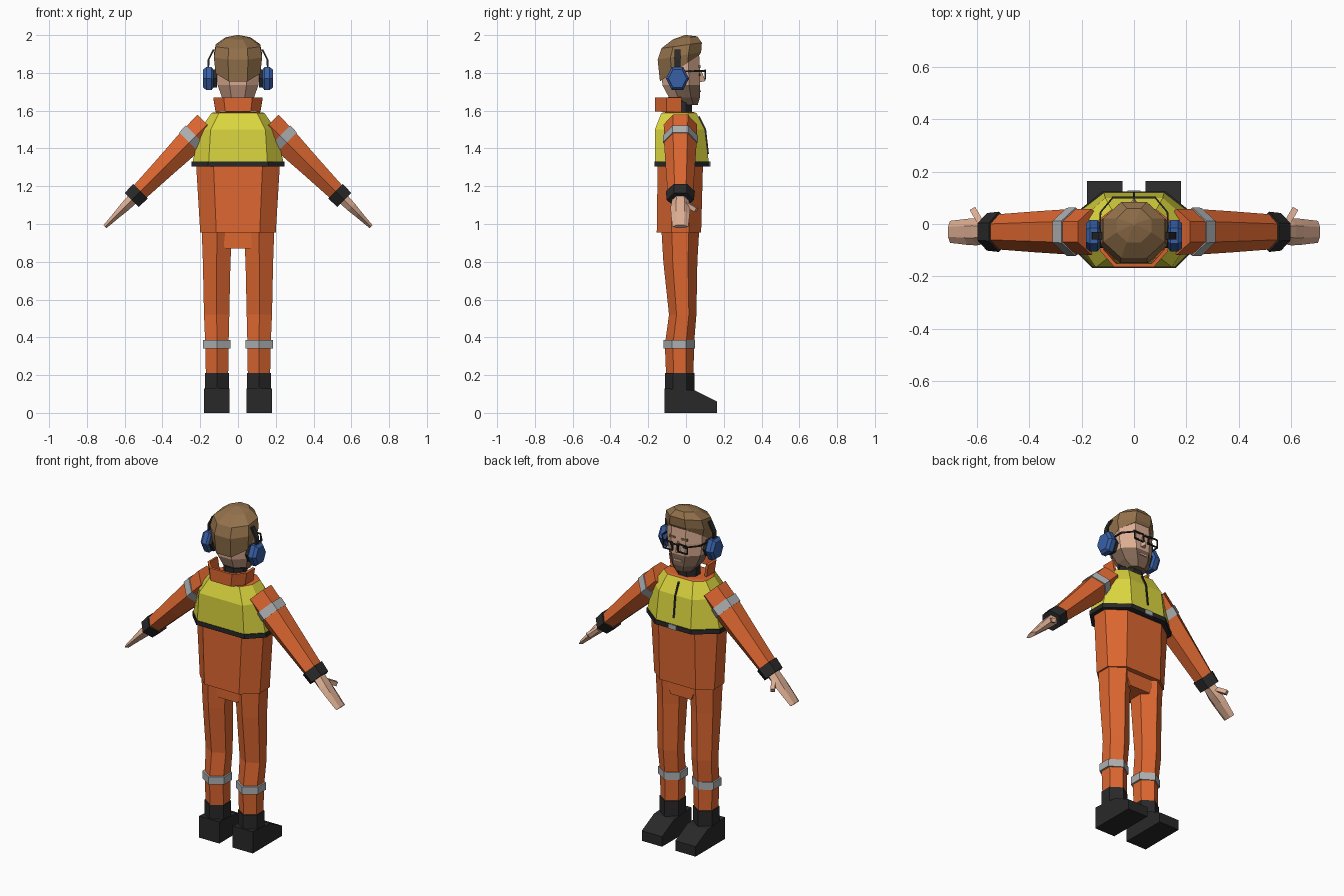
import bpy, bmesh, math
from mathutils import Vector as V

if "Cube" in bpy.data.objects:
    bpy.data.objects.remove(bpy.data.objects["Cube"])


def mat(name, *rgb):
    m = bpy.data.materials.new(name)
    m.diffuse_color = (*rgb, 1)
    m.use_nodes = True
    m.node_tree.nodes["Principled BSDF"].inputs["Base Color"].default_value = m.diffuse_color
    return m


ORANGE = mat("orange cloth", 0.72, 0.135, 0.03)
YELLOW = mat("yellow vest", 0.72, 0.68, 0.05)
BLACK = mat("black", 0.022, 0.022, 0.023)
GREY = mat("reflective grey", 0.42, 0.43, 0.44)
SKIN = mat("skin", 0.72, 0.42, 0.29)
HAIR = mat("brown hair", 0.29, 0.165, 0.07)
BLUE = mat("blue", 0.04, 0.115, 0.38)
BEARD = mat("beard", 0.22, 0.135, 0.09)


def loft(name, rings, mats, closed=True, rule=None):
    """Skin a stack of equal-length rings; rule(face centre, normal) picks a material."""
    mats = mats if isinstance(mats, list) else [mats]
    bm = bmesh.new()
    rows = [[bm.verts.new(p) for p in r] for r in rings]
    n = len(rows[0])
    for a, b in zip(rows, rows[1:]):
        for i in range(n if closed else n - 1):
            j = (i + 1) % n
            bm.faces.new((a[i], a[j], b[j], b[i]))
    if closed:
        bm.faces.new(rows[0][::-1])
        bm.faces.new(rows[-1])
    bmesh.ops.recalc_face_normals(bm, faces=bm.faces[:])
    bm.normal_update()
    if rule:
        for f in bm.faces:
            f.material_index = rule(f.calc_center_median(), f.normal)
    me = bpy.data.meshes.new(name)
    bm.to_mesh(me)
    bm.free()
    for m in mats:
        me.materials.append(m)
    ob = bpy.data.objects.new(name, me)
    bpy.context.collection.objects.link(ob)
    return ob


def oct_ring(hx, yb, yf, z, tilt=0.0):
    """Octagon with flat sides; tilt raises the front and lowers the back."""
    cy, ry = (yb + yf) / 2, (yf - yb) / 2
    k = 1 / math.cos(math.pi / 8)
    pts = []
    for i in range(8):
        a = math.pi / 8 + i * math.pi / 4
        s = math.sin(a) * k
        pts.append(V((hx * math.cos(a) * k, cy + ry * s, z + tilt * s)))
    return pts


def body_ring(hx, fx, yf, bx, yb, z):
    half = [(bx, yb), (hx, yb * 0.5), (hx, yf * 0.2), (fx, yf)]
    return [V((x, y, z)) for x, y in half] + [V((-x, y, z)) for x, y in half[::-1]]


def hex_ring(c, p, rp, ry):
    """Hexagon with points towards +y and -y and flats along direction p."""
    y = V((0, 1, 0))
    return [V(c) + p * (rp * u) + y * (ry * v) for u, v in
            ((0, 1), (1, .45), (1, -.45), (0, -1), (-1, -.45), (-1, .45))]


def bar(name, p, q, w, h, m):
    p, q = V(p), V(q)
    d = (q - p).normalized()
    ref = V((0, 0, 1)) if abs(d.z) < 0.75 else V((0, 1, 0))
    s = d.cross(ref).normalized()
    t = s.cross(d)
    return loft(name, [[c + s * (w / 2 * a) + t * (h / 2 * b) for a, b in
                        ((1, 1), (-1, 1), (-1, -1), (1, -1))] for c in (p, q)], m)


# Jacket, hem band, vest with an orange inner top
loft("jacket", [body_ring(.2, .12, .08, .115, -.155, .955),
                body_ring(.222, .12, .09, .13, -.15, 1.32)], ORANGE)
loft("vest_hem", [body_ring(.245, .12, .125, .16, -.168, z) for z in (1.305, 1.332)], BLACK)
loft("vest", [body_ring(.24, .115, .12, .155, -.165, 1.33),
              body_ring(.2, .11, .1, .145, -.165, 1.5),
              body_ring(.14, .085, .055, .1, -.13, 1.588),
              body_ring(.115, .07, .04, .085, -.11, 1.592)], [YELLOW, ORANGE],
     rule=lambda c, n: int(c.z > 1.585))
bar("zip_lower", (0, .117, 1.37), (0, .102, 1.5), .009, .009, BLACK)
bar("zip_upper", (0, .102, 1.5), (0, .068, 1.57), .009, .009, BLACK)
bar("hem_buckle", (-.025, .126, 1.318), (.025, .126, 1.318), .006, .028, GREY)

# Crotch wedge between the legs
loft("crotch", [[V((x * w, y, z)) for x, y in ((1, -.1), (1, .05), (-1, .05), (-1, -.1))]
                for w, z in ((.068, .87), (.108, .965))], ORANGE)

# Neck and open collar
loft("neck", [oct_ring(.065, -.08, .032, 1.57), oct_ring(.065, -.08, .032, 1.66)], BLACK)
collar = loft("collar", [[V((x * k, y, z)) for x, y in
                          ((.12, -.025), (.12, -.1), (.07, -.158),
                           (-.07, -.158), (-.12, -.1), (-.12, -.025))]
                         for k, z in ((.93, 1.595), (1.03, 1.67))], ORANGE, closed=False)
sol = collar.modifiers.new("thickness", 'SOLIDIFY')
sol.thickness = 0.015
sol.offset = 0

# Head with a beard on the lower front
loft("head", [oct_ring(.055, -.015, .062, 1.63), oct_ring(.085, -.09, .074, 1.67),
              oct_ring(.108, -.125, .074, 1.735), oct_ring(.117, -.13, .074, 1.81),
              oct_ring(.115, -.13, .07, 1.89), oct_ring(.08, -.1, .05, 1.95)],
     [SKIN, BEARD], rule=lambda c, n: int(c.z < 1.735 and c.y > -.04))
loft("hair", [oct_ring(.118, -.138, .072, 1.825, .07), oct_ring(.128, -.15, .08, 1.89, .02),
              oct_ring(.118, -.13, .084, 1.945, .015), oct_ring(.066, -.07, .06, 1.985, .008),
              oct_ring(.006, -.006, .006, 2.0)], HAIR)
loft("nose", [[V((.018, .07, 1.75)), V((0, .103, 1.757)), V((-.018, .07, 1.75))],
              [V((.008, .07, 1.815)), V((0, .08, 1.815)), V((-.008, .07, 1.815))]], SKIN)
bar("mouth", (-.025, .076, 1.703), (.025, .076, 1.703), .006, .008, SKIN)
bar("glasses_bridge", (-.02, .102, 1.808), (.02, .102, 1.808), .007, .007, BLACK)

for s, side in ((1, "right"), (-1, "left")):
    X = V((s, 0, 0))

    # Leg, reflective band and boot
    def leg(y0, y1, x0, x1, z):
        return hex_ring((s * (x0 + x1) / 2, (y0 + y1) / 2, z), X, (x1 - x0) / 2, (y1 - y0) / 2)
    loft("leg_" + side, [leg(-.105, .04, .052, .17, .19), leg(-.112, .042, .05, .173, .36),
                         leg(-.09, .055, .046, .18, .52), leg(-.12, .06, .04, .186, .8),
                         leg(-.13, .07, .03, .192, .97)], ORANGE)
    loft("leg_band_" + side, [leg(-.12, .047, .04, .184, z) for z in (.34, .385)], GREY)
    loft("boot_shaft_" + side, [leg(-.112, .045, .048, .175, z) for z in (.1, .212)], BLACK)
    loft("boot_" + side, [[V((s * x, y, z)) for y, z in
                           ((-.115, 0), (.165, 0), (.165, .06), (.05, .118), (-.115, .13))]
                          for x in (.044, .179)], BLACK)

    # Sleeve, sleeve band, cuff, hand and thumb follow one sloping axis
    D, P = V((s, 0, -1)).normalized(), V((s, 0, 1)).normalized()
    start = V((s * .17, -.03, 1.52))

    def arm(t, rp, ry):
        return hex_ring(start + D * t, P, rp, ry)
    loft("sleeve_" + side, [arm(-.01, .073, .088), arm(.13, .07, .086),
                            arm(.3, .058, .078), arm(.52, .045, .066)], ORANGE)
    loft("sleeve_band_" + side, [arm(.075, .077, .093), arm(.125, .075, .092)], GREY)
    loft("cuff_" + side, [arm(.49, .055, .077), arm(.555, .052, .072)], BLACK)
    loft("hand_" + side, [arm(.54, .03, .042), arm(.61, .026, .052), arm(.66, .02, .05),
                          arm(.755, .011, .042)], SKIN)
    base = start + D * .585 + V((0, .03, 0))
    bar("thumb_" + side, base, base + D * .045 + V((0, .055, 0)), .024, .024, SKIN)

    # Ear defender: cup, pad and headband arm
    def cup(x, r):
        return [V((s * x, -.045 + .95 * r * math.cos(a), 1.77 + 1.1 * r * math.sin(a)))
                for a in (i * math.pi / 3 for i in range(6))]
    loft("ear_cup_" + side, [cup(.13, .05), cup(.14, .064), cup(.168, .064), cup(.184, .05)], BLUE)
    loft("ear_pad_" + side, [cup(.112, .05), cup(.132, .05)], BLACK)
    loft("headband_arm_" + side, [[V((s * (x + dx), -.045 + dy, z)) for dx, dy in
                                   ((-.005, -.015), (.005, -.015), (.005, .015), (-.005, .015))]
                                  for x, z in ((.158, 1.82), (.156, 1.87), (.128, 1.925))], BLACK)

    # Spectacle frame, temple, eye and brow
    frame = [(.018, 1.768), (.08, 1.768), (.08, 1.814), (.018, 1.814)]
    for i in range(4):
        (xa, za), (xb, zb) = frame[i], frame[(i + 1) % 4]
        bar("lens_rim_" + side, (s * xa, .102, za), (s * xb, .102, zb), .007, .007, BLACK)
    bar("temple_front_" + side, (s * .08, .102, 1.81), (s * .128, .045, 1.81), .006, .008, BLACK)
    bar("temple_rear_" + side, (s * .128, .045, 1.81), (s * .13, -.03, 1.808), .006, .008, BLACK)
    bar("eye_" + side, (s * .03, .073, 1.79), (s * .052, .073, 1.79), .008, .014, BLACK)
    bar("brow_" + side, (s * .02, .073, 1.832), (s * .06, .071, 1.835), .009, .012, HAIR)
